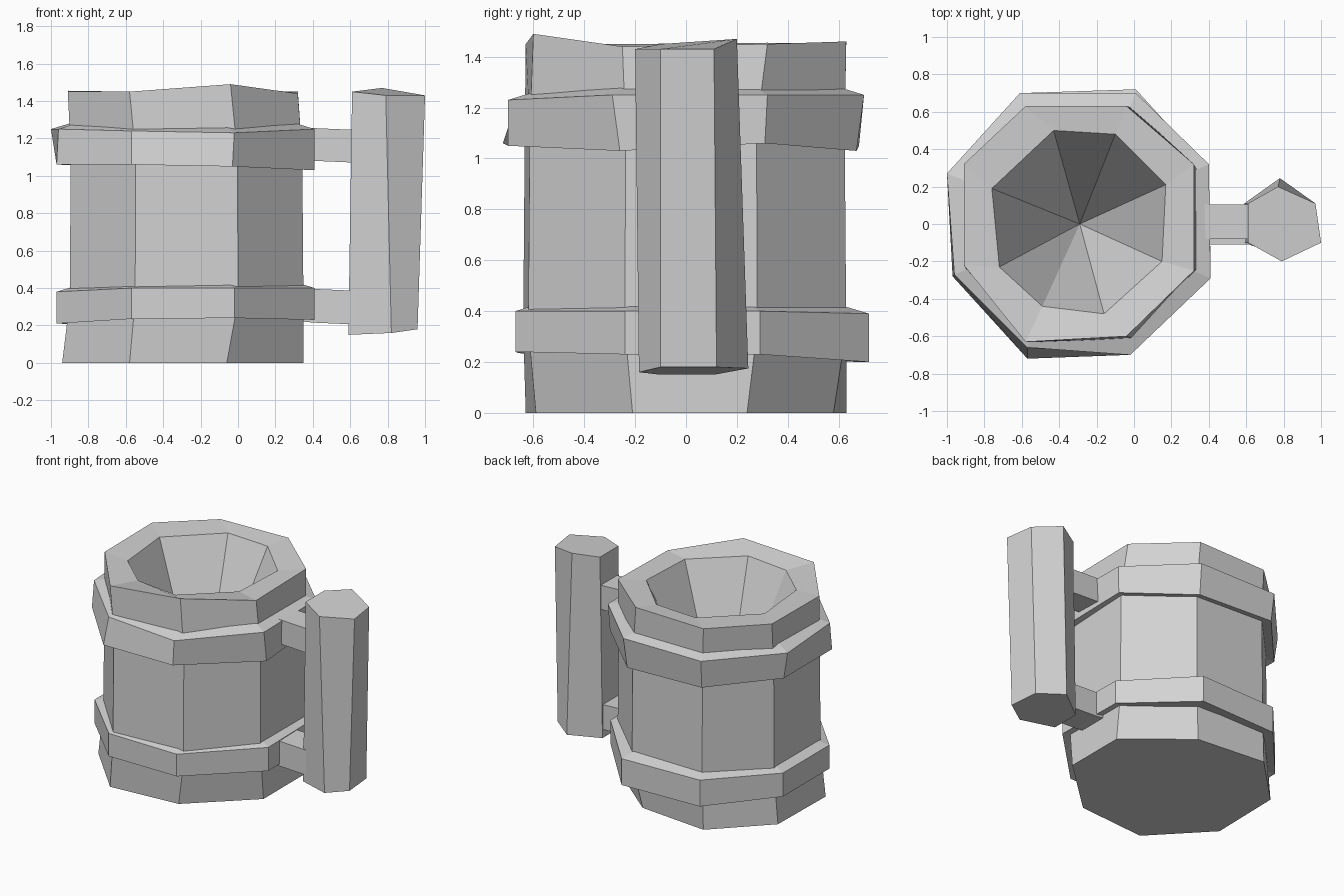
import bpy
import bmesh
from mathutils import Vector

cube = bpy.data.objects.get("Cube")
if cube:
    bpy.data.objects.remove(cube, do_unlink=True)

AXIS = -0.29  # x of the vessel's centre line

stone = bpy.data.materials.new("plain grey")
stone.use_nodes = True
GREY = (0.65, 0.65, 0.65, 1)
stone.diffuse_color = GREY
stone.node_tree.nodes["Principled BSDF"].inputs["Base Color"].default_value = GREY


def ring(corners, heights, scale=1.0, lift=0.0, centre=AXIS):
    """Place plan corners at their heights; one height serves all corners."""
    if not isinstance(heights, (list, tuple)):
        heights = [heights] * len(corners)
    return [Vector((centre + x * scale, y * scale, z + lift))
            for (x, y), z in zip(corners, heights)]


def loft(name, rings, closed=False, cap_start=True, cap_end=True, apex=None):
    """Skin a sequence of equal rings, as a loop or with caps or a point."""
    bm = bmesh.new()
    loops = [[bm.verts.new(p) for p in r] for r in rings]
    pairs = list(zip(loops, loops[1:]))
    if closed:
        pairs.append((loops[-1], loops[0]))
    count = len(loops[0])
    for a, b in pairs:
        for i in range(count):
            j = (i + 1) % count
            bm.faces.new((a[i], a[j], b[j], b[i]))
    if not closed:
        if cap_start:
            bm.faces.new(loops[0])
        if apex is not None:
            tip = bm.verts.new(apex)
            for i in range(count):
                bm.faces.new((loops[-1][i], loops[-1][(i + 1) % count], tip))
        elif cap_end:
            bm.faces.new(loops[-1])
    bmesh.ops.recalc_face_normals(bm, faces=bm.faces)
    mesh = bpy.data.meshes.new(name)
    bm.to_mesh(mesh)
    bm.free()
    mesh.materials.append(stone)
    obj = bpy.data.objects.new(name, mesh)
    bpy.context.collection.objects.link(obj)
    return obj


# Vessel: hand-cut octagonal wall, flat rim and pointed hollow
foot = [(-.29, .63), (.23, .58), (.64, .24), (.64, -.21),
        (.23, -.59), (-.29, -.63), (-.65, -.25), (-.64, .28)]
waist = [(-.28, .63), (.28, .63), (.64, .28), (.64, -.24),
         (.29, -.62), (-.26, -.64), (-.61, -.25), (-.61, .28)]
lip = [(-.29, .63), (.25, .63), (.61, .32), (.61, -.25),
       (.25, -.6), (-.29, -.63), (-.62, -.22), (-.62, .32)]
hollow = [(-.14, .5), (.19, .48), (.46, .21), (.44, -.2),
          (.13, -.48), (-.2, -.44), (-.43, -.23), (-.47, .19)]
lip_z = [1.45, 1.46, 1.45, 1.44, 1.49, 1.45, 1.45, 1.455]
loft("vessel", [ring(foot, 0), ring(waist, .33), ring(waist, 1.12, .99),
                ring(lip, lip_z), ring(hollow, 1.44)],
     apex=Vector((AXIS, 0, .35)))


# Raised bands around the vessel
def band(name, upper, lower, top, bottom):
    inset = .86
    loft(name, [ring(lower, bottom, inset, .02), ring(lower, bottom),
                ring(upper, top), ring(upper, top, inset, .03)], closed=True)


upper_top = [(-.32, .7), (.3, .7), (.69, .32), (.7, -.29),
             (.27, -.7), (-.28, -.66), (-.67, -.27), (-.71, .27)]
upper_base = [(-.31, .68), (.29, .67), (.68, .31), (.7, -.26),
              (.26, -.7), (-.28, -.72), (-.68, -.28), (-.68, .27)]
band("upper_band", upper_top, upper_base,
     [1.25, 1.25, 1.25, 1.25, 1.23, 1.24, 1.25, 1.25],
     [1.05, 1.03, 1.06, 1.03, 1.05, 1.06, 1.06, 1.06])
lower_top = [(-.31, .7), (.3, .72), (.69, .29), (.7, -.24),
             (.27, -.67), (-.28, -.66), (-.68, -.25), (-.68, .28)]
band("lower_band", lower_top, lower_top,
     [.39, .39, .4, .4, .4, .4, .38, .38],
     [.2, .2, .23, .23, .24, .235, .21, .21])

# Upright six-sided grip
grip_top = [(.61, .11), (.77, .2), (.97, .11), (1, -.1), (.79, -.2), (.61, -.1)]
grip_base = [(.59, .11), (.78, .245), (.94, .12), (.96, -.1), (.82, -.185), (.59, -.1)]
loft("grip", [ring(grip_base, [.15, .175, .18, .18, .16, .15], centre=0),
              ring(grip_top, [1.45, 1.47, 1.43, 1.43, 1.43, 1.45], centre=0)])


# Short arms joining the bands to the grip
def arm(name, low, high, right, left):
    ends = []
    for x, grow in ((.3, .02), (.41, .01), (.64, 0)):
        ends.append([Vector((x, y, z)) for y, z in (
            (right, low + grow), (left, low + grow),
            (left, high + grow), (right, high + grow))])
    loft(name, ends)


arm("upper_arm", 1.07, 1.245, -.08, .105)
arm("lower_arm", .205, .385, -.11, .1)
